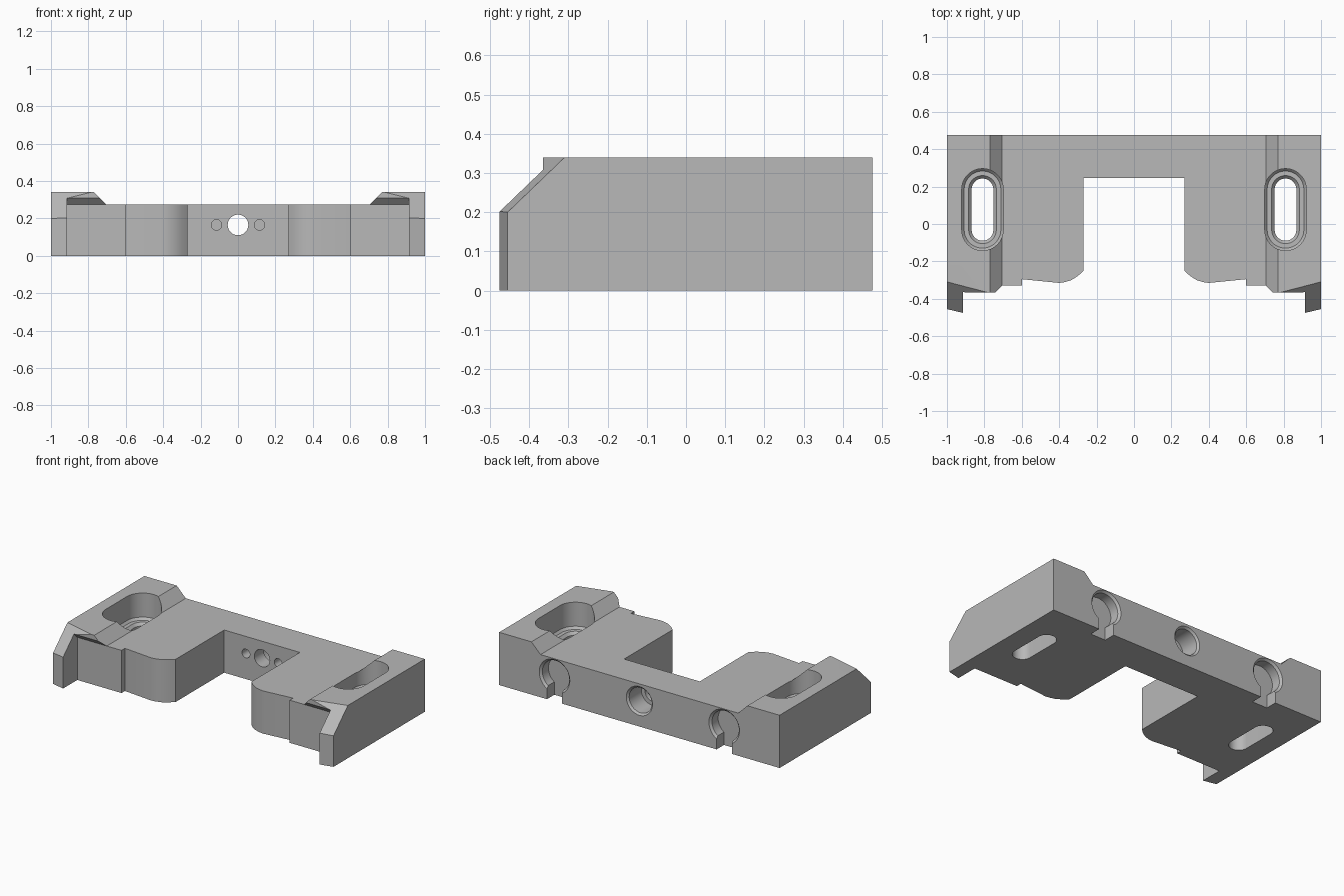
import bpy
import bmesh
from math import cos, sin, pi
from mathutils import Vector

if "Cube" in bpy.data.objects:
    bpy.data.objects.remove(bpy.data.objects["Cube"], do_unlink=True)

metal = bpy.data.materials.new("grey metal")
metal.use_nodes = True
GREY = (0.48, 0.48, 0.48, 1)
metal.diffuse_color = GREY
metal.node_tree.nodes["Principled BSDF"].inputs["Base Color"].default_value = GREY


def loft(name, rings, cuts=()):
    """Closed solid through rings of points; each cut plane removes its normal side."""
    bm = bmesh.new()
    loops = [[bm.verts.new(p) for p in ring] for ring in rings]
    n = len(loops[0])
    bm.faces.new(loops[0])
    bm.faces.new(loops[-1])
    for a, b in zip(loops, loops[1:]):
        for i in range(n):
            j = (i + 1) % n
            bm.faces.new((a[i], a[j], b[j], b[i]))
    for point, normal in cuts:
        geom = bm.verts[:] + bm.edges[:] + bm.faces[:]
        bmesh.ops.bisect_plane(bm, geom=geom, plane_co=point, plane_no=normal,
                               clear_outer=True)
        rim = [e for e in bm.edges if e.is_boundary]
        bmesh.ops.holes_fill(bm, edges=rim, sides=0)
    bmesh.ops.recalc_face_normals(bm, faces=bm.faces)
    mesh = bpy.data.meshes.new(name)
    bm.to_mesh(mesh)
    bm.free()
    mesh.materials.append(metal)
    obj = bpy.data.objects.new(name, mesh)
    bpy.context.collection.objects.link(obj)
    return obj


def upright(name, outline, z0, z1, cuts=()):
    return loft(name, [[(x, y, z) for x, y in outline] for z in (z0, z1)], cuts)


def along_y(name, profile, y0, y1, cuts=()):
    return loft(name, [[(x, y, z) for x, z in profile] for y in (y0, y1)], cuts)


def bore(name, x, z, steps):
    """Round cutter along y; steps are (y, radius)."""
    turn = [2 * pi * i / 48 for i in range(48)]
    return loft(name, [[(x + r * cos(t), y, z + r * sin(t)) for t in turn]
                       for y, r in steps])


def slot(name, x, steps):
    """Long rounded cutter along z; steps are (z, half width)."""
    rings = []
    for z, r in steps:
        ring = []
        for end, start in ((1, 0), (-1, pi)):
            for i in range(25):
                t = start + pi * i / 24
                ring.append((x + r * cos(t), 0.077 + end * 0.108 + r * sin(t), z))
        rings.append(ring)
    return loft(name, rings)


def combine(target, other, operation):
    mod = target.modifiers.new(operation.lower(), "BOOLEAN")
    mod.operation = operation
    mod.solver = "EXACT"
    mod.object = other
    bpy.context.view_layer.objects.active = target
    bpy.ops.object.modifier_apply(modifier=mod.name)
    bpy.data.objects.remove(other, do_unlink=True)


# Main plate with its front opening
BACK, PLATE, TOP, HOLE_Z = 0.475, 0.275, 0.34, 0.165
half = [(1, BACK), (1, -0.33), (0.6, -0.33), (0.6, -0.295), (0.4, -0.315),
        (0.37, -0.311), (0.335, -0.3), (0.3, -0.278), (0.27, -0.25), (0.27, 0.245)]
body = upright("mounting_block", half + [(-x, y) for x, y in reversed(half)], 0, PLATE)

# Raised side rails, their undercut noses and the front prongs
for s in (1, -1):
    chamfer = ((s, -0.455, 0.2), Vector((s * 0.26, -1, 1.04)))
    undercut = ((0, -0.33, PLATE), Vector((0, -1, -1)))
    rail = along_y("side_rail",
                   [(s * x, z) for x, z in ((0.67, 0.24), (0.77, TOP), (1, TOP), (1, 0.24))],
                   -0.365, BACK, (chamfer, undercut))
    combine(body, rail, "UNION")
    prong = upright("front_prong",
                    [(s * x, y) for x, y in
                     ((0.915, -0.2), (0.915, -0.475), (1, -0.455), (1, -0.2))],
                    0, TOP, (chamfer,))
    combine(body, prong, "UNION")

# Centre hole, wider at the back
combine(body, bore("centre_hole_cutter", 0, HOLE_Z,
                   [(0.5, 0.093), (BACK, 0.093), (0.463, 0.081), (0.34, 0.081),
                    (0.34, 0.055), (0.2, 0.055)]), "DIFFERENCE")

for s in (1, -1):
    # Stepped adjustment slots
    combine(body, slot("slot_cutter", s * 0.81,
                       [(0.4, 0.111), (0.185, 0.111), (0.17, 0.098), (0.17, 0.074),
                        (0.152, 0.058), (-0.05, 0.058)]), "DIFFERENCE")
    # Small blind holes beside the centre hole
    combine(body, bore("pin_hole_cutter", s * 0.115, HOLE_Z,
                       [(0.2, 0.028), (0.33, 0.028)]), "DIFFERENCE")
    # Rear pockets open to the underside
    combine(body, bore("rear_pocket_cutter", s * 0.605, 0.162,
                       [(0.5, 0.109), (BACK, 0.109), (0.462, 0.096), (0.4, 0.096)]),
            "DIFFERENCE")
    combine(body, along_y("pocket_gap_cutter",
                          [(s * 0.605 + dx, z) for dx, z in
                           ((-0.054, -0.05), (0.054, -0.05), (0.054, 0.15), (-0.054, 0.15))],
                          0.4, 0.5), "DIFFERENCE")

bpy.ops.object.select_all(action="DESELECT")
body.select_set(True)
bpy.context.view_layer.objects.active = body
bpy.ops.object.shade_smooth_by_angle(angle=pi / 7)
